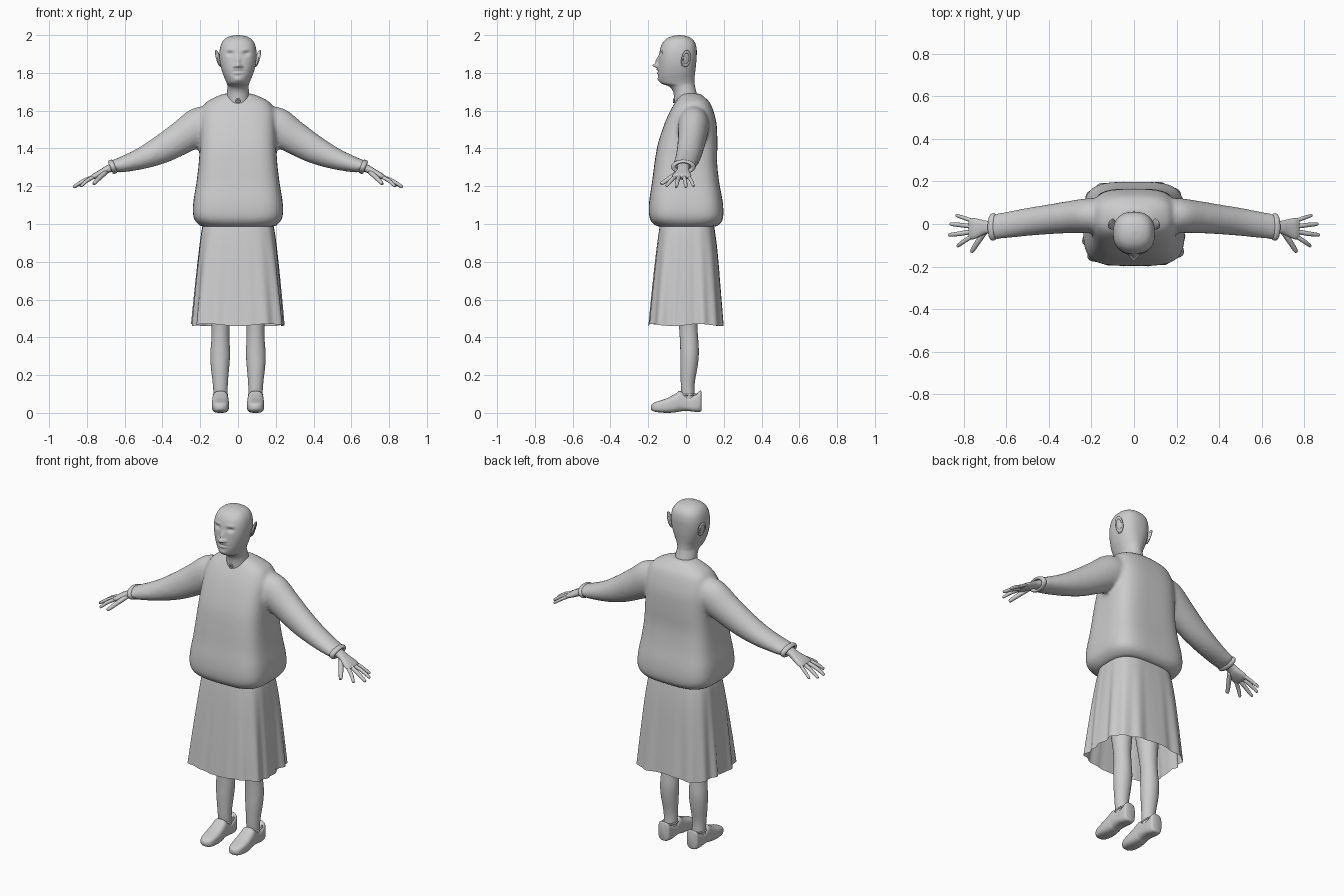
import bpy, bmesh, math
from mathutils import Vector

X, Y, Z = Vector((1, 0, 0)), Vector((0, 1, 0)), Vector((0, 0, 1))


def finish(obj):
    for p in obj.data.polygons:
        p.use_smooth = True
    return obj


def loft(name, rings, u=X, v=Y, n=40, steps=4, caps=True):
    """Smooth skin through super-ellipse rings (cx, cy, cz, half_u, half_v, exponent)."""
    rows = []
    last = len(rings) - 1
    for i in range(last):
        p0, p1, p2, p3 = (rings[max(0, min(last, j))] for j in (i - 1, i, i + 1, i + 2))
        for s in range(steps):
            t = s / steps
            rows.append([0.5 * (2 * b + (c - a) * t + (2 * a - 5 * b + 4 * c - d) * t * t
                                + (3 * b - a - 3 * c + d) * t ** 3)
                         for a, b, c, d in zip(p0, p1, p2, p3)])
    rows.append(rings[-1])
    bm = bmesh.new()
    grid = []
    for cx, cy, cz, a, b, e in rows:
        row = []
        for k in range(n):
            th = 2 * math.pi * k / n
            c, s = math.cos(th), math.sin(th)
            pu = math.copysign(abs(c) ** (2 / e), c) * a
            pv = math.copysign(abs(s) ** (2 / e), s) * b
            row.append(bm.verts.new(Vector((cx, cy, cz)) + u * pu + v * pv))
        grid.append(row)
    for r0, r1 in zip(grid, grid[1:]):
        for k in range(n):
            bm.faces.new((r0[k], r0[(k + 1) % n], r1[(k + 1) % n], r1[k]))
    if caps:
        bm.faces.new(grid[0])
        bm.faces.new(grid[-1])
    bmesh.ops.recalc_face_normals(bm, faces=bm.faces)
    me = bpy.data.meshes.new(name)
    bm.to_mesh(me)
    bm.free()
    obj = bpy.data.objects.new(name, me)
    bpy.context.collection.objects.link(obj)
    return finish(obj)


def up(z, hw, y0, y1, e=2.0, x=0.0):
    """Horizontal ring given by height, half width and front/back limits."""
    return (x, (y0 + y1) / 2, z, hw, (y1 - y0) / 2, e)


def ball(name, loc, scale, rot=(0, 0, 0)):
    bpy.ops.mesh.primitive_uv_sphere_add(segments=24, ring_count=14, radius=1, location=loc, rotation=rot)
    obj = bpy.context.object
    obj.name, obj.scale = name, scale
    return finish(obj)


def ring(name, loc, rot, major, minor, scale=(1, 1, 1)):
    bpy.ops.mesh.primitive_torus_add(location=loc, rotation=rot, major_radius=major, minor_radius=minor,
                                     major_segments=32, minor_segments=10)
    obj = bpy.context.object
    obj.name, obj.scale = name, scale
    return finish(obj)


# sweater body and sleeves, fused into one soft garment
sweater = loft("sweater", [
    up(1.00, .14, -.11, .12, 3), up(.985, .185, -.145, .155, 3.2), up(1.01, .222, -.182, .188, 3.6),
    up(1.05, .238, -.196, .198, 3.8), up(1.12, .236, -.195, .194, 3.8), up(1.22, .220, -.180, .176, 3.8),
    up(1.32, .208, -.167, .165, 3.8), up(1.42, .202, -.150, .166, 3.6), up(1.52, .200, -.118, .163, 3.3),
    up(1.59, .195, -.088, .148, 3), up(1.64, .172, -.060, .128, 2.8), up(1.67, .125, -.040, .100, 2.5),
    up(1.69, .075, -.025, .075, 2.2)], n=64)
slope = Vector((.48, 0, .877))
sleeves = [loft("sleeve", [(s * x, y, z, a, b, 2) for x, y, z, a, b in (
    (.10, .04, 1.555, .075, .085), (.20, .04, 1.52, .082, .100), (.30, .033, 1.457, .076, .088),
    (.40, .022, 1.397, .070, .076), (.50, .010, 1.35, .066, .060), (.60, -.005, 1.317, .062, .045),
    (.66, -.013, 1.303, .060, .036))], u=Y, v=Vector((s * slope.x, 0, slope.z))) for s in (-1, 1)]
bpy.ops.object.select_all(action='DESELECT')
for o in sleeves + [sweater]:
    o.select_set(True)
bpy.context.view_layer.objects.active = sweater
bpy.ops.object.join()
mod = sweater.modifiers.new("fuse", 'REMESH')
mod.mode, mod.voxel_size, mod.use_smooth_shade = 'VOXEL', .01, True
mod = sweater.modifiers.new("soften", 'SMOOTH')
mod.factor, mod.iterations = .5, 8

# pleated skirt, an open shell
skirt = loft("skirt", [up(1.03, .175, -.13, .14, 3), up(.97, .192, -.142, .152, 3.2),
                       up(.85, .207, -.158, .167, 3.5), up(.65, .226, -.180, .183, 3.8),
                       up(.465, .242, -.198, .197, 4)], n=160, steps=6, caps=False)
for vert in skirt.data.vertices:
    co = vert.co
    t = (1.03 - co.z) / .565
    ang = math.atan2(co.y / .2, co.x / .24)
    side = .3 + .7 * abs(math.cos(ang))
    k = 1 + t * side * (.030 * math.sin(18 * ang + .6) + .018 * math.sin(11 * ang + 2) - .012)
    co.x *= k
    co.y *= k
    co.z += t * t * .006 * math.sin(5 * ang)

# head and neck, then facial relief pushed into the front
head = loft("head", [
    up(1.60, .070, -.060, .090), up(1.65, .063, -.062, .070), up(1.70, .058, -.068, .055),
    up(1.728, .056, -.090, .048), up(1.745, .060, -.132, .045, 2.1), up(1.77, .070, -.145, .045, 2.1),
    up(1.80, .082, -.147, .048, 2.2), up(1.84, .093, -.146, .053, 2.3), up(1.88, .098, -.143, .056, 2.4),
    up(1.92, .097, -.138, .057, 2.4), up(1.955, .088, -.126, .050, 2.4), up(1.98, .070, -.104, .032, 2.3),
    up(1.994, .042, -.075, .005, 2.1), up(2.0, .006, -.04, -.028, 2)], n=96, steps=7)
# relief bumps: x, z, width, height, push
bumps = [(0, 1.838, .013, .011, .030), (0, 1.862, .009, .018, .016), (0, 1.886, .011, .018, .003),
         (.017, 1.834, .008, .008, .012), (.042, 1.902, .017, .010, -.012), (.042, 1.924, .022, .007, .004),
         (0, 1.817, .022, .005, .009), (0, 1.799, .020, .006, .008), (0, 1.808, .022, .003, -.005),
         (0, 1.765, .022, .012, .006)]
for vert in head.data.vertices:
    co = vert.co
    if co.y < -.07:
        co.y -= sum(h * math.exp(-((abs(co.x) - bx) / w) ** 2 - ((co.z - bz) / hz) ** 2)
                    for bx, bz, w, hz, h in bumps)

# legs, shoes, ears, eyes, cuffs and hands on both sides
for s in (-1, 1):
    ball("eye", (s * .043, -.107, 1.902), (.017, .014, .008), (0, 0, s * .35))
    ball("ear", (s * .101, -.002, 1.873), (.008, .024, .045), (-.12, s * .28, s * .3))
    ring("ear_rim", (s * .105, .001, 1.876), (0, math.pi / 2 + s * .28, s * .3), .020, .005, (1.85, 1, 1))

    loft("leg", [up(z, w, y0, y1, 2, s * x) for z, x, w, y0, y1 in (
        (.05, .093, .036, -.02, .05), (.12, .093, .038, -.026, .045), (.17, .094, .041, -.028, .048),
        (.25, .095, .049, -.03, .062), (.32, .094, .052, -.03, .068), (.40, .093, .047, -.033, .064),
        (.48, .092, .049, -.04, .06), (.65, .090, .065, -.065, .07), (.92, .088, .082, -.09, .09))])

    # shoe rings: y, half width, sole height, top height
    loft("shoe", [(s * .093, y, (z0 + z1) / 2, w, (z1 - z0) / 2, e) for y, w, z0, z1, e in (
        (.082, .026, .012, .112, 3), (.074, .036, .006, .118, 3.2), (.045, .040, .006, .095, 3.4),
        (.010, .040, .010, .088, 3.2), (-.030, .042, .008, .116, 2.8), (-.055, .044, .003, .102, 2.8),
        (-.10, .046, 0, .078, 3), (-.145, .042, .003, .063, 3), (-.172, .032, .008, .053, 2.8),
        (-.186, .012, .018, .040, 2.2))], u=X, v=Z)
    ring("shoe_collar", (s * .093, .018, .096), (.08, 0, 0), .042, .005, (.88, 1.2, 1))

    ring("cuff", (s * .663, -.014, 1.303), (0, s * 1.97, 0), .050, .013, (.62, 1.03, 1.1))
    v = Vector((s * .45, 0, .893))
    loft("palm", [(s * x, y, z, a, b, 2.4) for x, y, z, a, b in (
        (.645, -.013, 1.308, .034, .024), (.69, -.015, 1.290, .030, .020), (.72, -.018, 1.272, .039, .019),
        (.755, -.022, 1.255, .050, .016), (.775, -.022, 1.245, .046, .010))], u=Y, v=v, n=24)
    # fingers: root, knuckle and tip positions, thickness
    for name, root, mid, tip, r in (
            ("thumb", (.70, -.035, 1.275), (.735, -.085, 1.243), (.765, -.132, 1.212), .013),
            ("finger", (.755, -.053, 1.253), (.798, -.080, 1.230), (.832, -.105, 1.200), .0105),
            ("finger", (.760, -.035, 1.252), (.818, -.045, 1.228), (.872, -.052, 1.196), .0110),
            ("finger", (.760, -.012, 1.252), (.815, -.005, 1.228), (.866, .000, 1.196), .0105),
            ("finger", (.750, .010, 1.255), (.792, .026, 1.232), (.838, .041, 1.200), .0095)):
        pts = [Vector((s * p[0], p[1], p[2])) for p in (root, mid, tip)]
        d = (pts[2] - pts[0]).normalized()
        side = d.cross(v).normalized()
        end = pts[2] - d * .006
        loft(name, [(*pts[0], r, r, 2), (*pts[1], r, r * .95, 2), (*end, r * .75, r * .7, 2),
                    (*pts[2], r * .15, r * .15, 2)], u=side, v=side.cross(d), n=14)

# small round neck fastening
ring("neck_button", (0, -.066, 1.652), (math.pi / 2, 0, 0), .009, .004)
